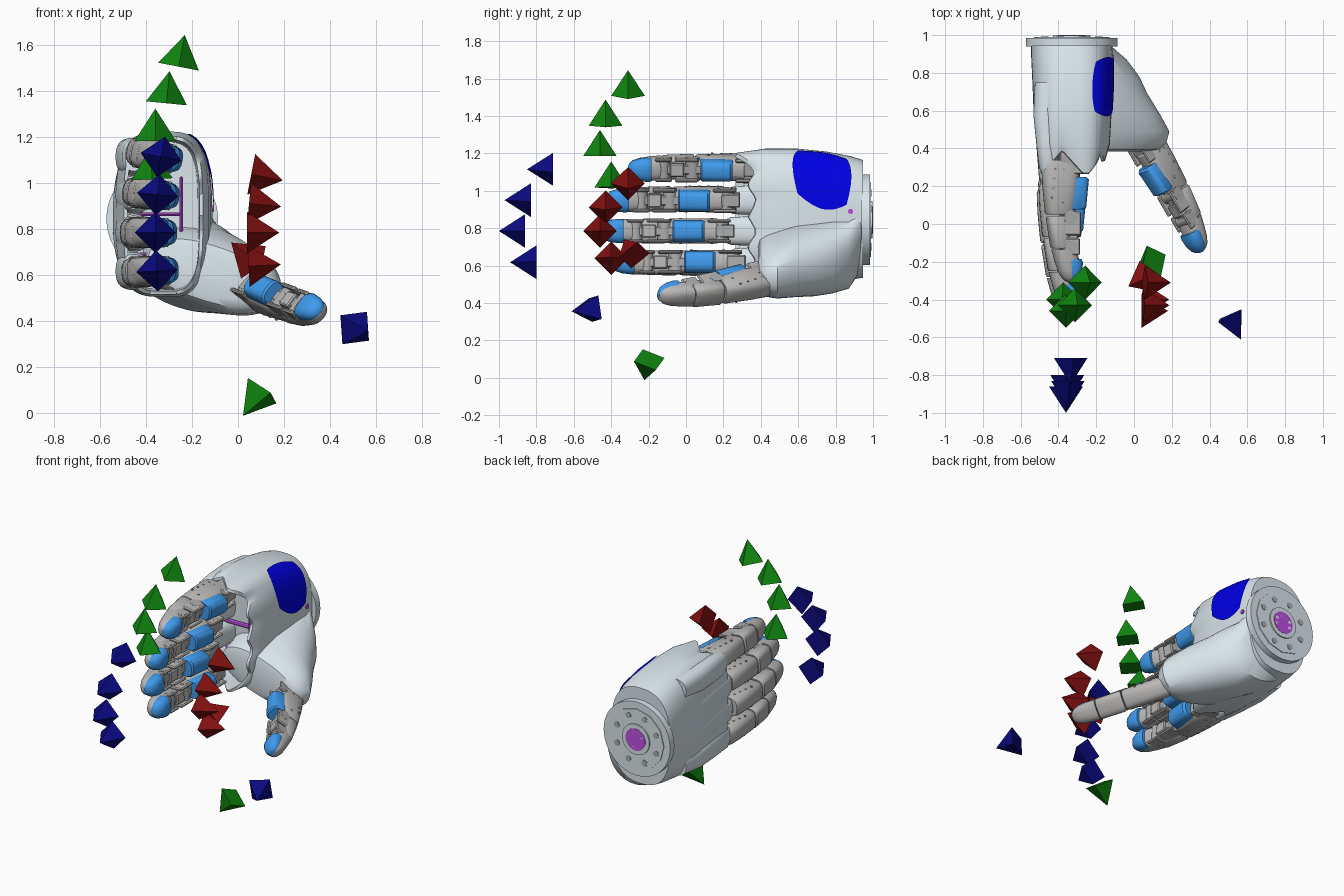
import bpy, bmesh, math
from mathutils import Matrix, Vector

if "Cube" in bpy.data.objects:
    bpy.data.objects.remove(bpy.data.objects["Cube"])

def mat(name, c):
    m = bpy.data.materials.new(name)
    m.diffuse_color = (*c, 1)
    m.use_nodes = True
    m.node_tree.nodes["Principled BSDF"].inputs["Base Color"].default_value = m.diffuse_color
    return m

SHELL = mat("pale_shell", (0.70, 0.79, 0.84))
GREY = mat("finger_grey", (0.50, 0.49, 0.48))
STEEL = mat("joint_steel", (0.42, 0.42, 0.42))
PAD = mat("pad_blue", (0.05, 0.33, 0.85))
DEEP = mat("panel_blue", (0.0, 0.0, 0.80))
PURPLE = mat("purple", (0.50, 0.08, 0.75))
RED = mat("arrow_red", (0.22, 0.005, 0.005))
GREEN = mat("arrow_green", (0.005, 0.24, 0.005))
NAVY = mat("arrow_navy", (0.003, 0.003, 0.22))

def finish(bm, name, m, M=Matrix(), smooth=True):
    bmesh.ops.recalc_face_normals(bm, faces=bm.faces)
    for f in bm.faces:
        f.smooth = smooth
    for e in bm.edges:
        e.smooth = e.calc_face_angle(0) < math.radians(35)
    me = bpy.data.meshes.new(name)
    bm.to_mesh(me)
    bm.free()
    me.materials.append(m)
    ob = bpy.data.objects.new(name, me)
    ob.matrix_world = M
    bpy.context.collection.objects.link(ob)
    return ob

def ring_point(s, t):
    # section s = (y, centre x, centre z, radius x, radius z, squareness, roll)
    y, cx, cz, rx, rz, e = s[:6]
    roll = math.radians(s[6]) if len(s) > 6 else 0
    c, n = math.cos(t), math.sin(t)
    x = math.copysign(abs(c) ** (2 / e), c) * rx
    z = math.copysign(abs(n) ** (2 / e), n) * rz
    return Vector((cx + x * math.cos(roll) - z * math.sin(roll), y,
                   cz + x * math.sin(roll) + z * math.cos(roll)))

def loft(name, secs, m, n=28, M=Matrix(), warp=None):
    bm = bmesh.new()
    rings = []
    for i, s in enumerate(secs):
        pts = [ring_point(s, 2 * math.pi * k / n) for k in range(n)]
        rings.append([bm.verts.new(warp(i, p) if warp else p) for p in pts])
    for a, b in zip(rings, rings[1:]):
        for k in range(n):
            bm.faces.new((a[k], a[k - 1], b[k - 1], b[k]))
    bm.faces.new(rings[0])
    bm.faces.new(rings[-1])
    return finish(bm, name, m, M)

def box(name, lo, hi, m, M=Matrix(), bevel=0.006):
    lo, hi = Vector(lo), Vector(hi)
    bm = bmesh.new()
    bmesh.ops.create_cube(bm, size=1, matrix=Matrix.Translation((lo + hi) / 2) @ Matrix.Diagonal((*(hi - lo), 1)))
    bmesh.ops.bevel(bm, geom=bm.edges[:], offset=bevel, segments=1, affect='EDGES')
    return finish(bm, name, m, M, False)

def cyl(name, c, r, depth, m, axis='Z', M=Matrix(), n=24, r2=None):
    bm = bmesh.new()
    rot = {'Z': Matrix(), 'Y': Matrix.Rotation(math.pi / 2, 4, 'X'), 'X': Matrix.Rotation(math.pi / 2, 4, 'Y')}[axis]
    bmesh.ops.create_cone(bm, cap_ends=True, segments=n, radius1=r, radius2=r if r2 is None else r2,
                          depth=depth, matrix=Matrix.Translation(c) @ rot)
    return finish(bm, name, m, M, n > 8)

# Palm shell, hollow at the finger end
PALM = [(.945, -.33, .85, .215, .315, 2.6), (.88, -.328, .855, .216, .33, 2.8), (.75, -.325, .86, .213, .35, 3.0),
        (.6, -.325, .865, .207, .36, 3.2), (.42, -.32, .865, .192, .36, 3.4), (.27, -.325, .86, .172, .345, 3.6),
        (.265, -.325, .86, .157, .33, 3.6), (.52, -.335, .86, .16, .32, 3.6)]

def rim(i, p):
    # V notches above and below, shallow scallops on the inner side
    if i in (5, 6):
        if abs(p.z - .86) > .28:
            p.y += .12 * max(0, 1 - abs(p.x + .38) / .11)
        if p.x > -.24:
            f = min(1, (p.x + .24) / .06)
            p.y += f * (.085 + .02 * math.cos(2 * math.pi * (p.z - .615) / .167))
    return p

loft("palm_shell", PALM, SHELL, 128, warp=rim)

# Base of the thumb
loft("thumb_mount", [(.94, -.31, .78, .19, .20, 2.2, -10), (.87, -.25, .68, .21, .20, 2.2, -16),
                     (.78, -.22, .66, .25, .20, 2.2, -18), (.69, -.20, .645, .275, .195, 2.2, -18),
                     (.58, -.15, .63, .295, .18, 2.2, -18), (.49, -.11, .61, .305, .16, 2.3, -18),
                     (.43, -.115, .605, .295, .145, 2.3, -18), (.395, -.13, .61, .27, .12, 2.3, -18),
                     (.385, -.14, .61, .23, .085, 2.3, -18)], SHELL, 64)

# Dark blue panel wrapped on the palm's upper inner side
def palm_at(y, t, off):
    for a, b in zip(PALM, PALM[1:]):
        if b[0] <= y <= a[0]:
            f = (a[0] - y) / (a[0] - b[0])
            s = [p + (q - p) * f for p, q in zip(a, b)]
            s[3] += off
            s[4] += off
            return ring_point(s, t)

bm = bmesh.new()
bmesh.ops.create_grid(bm, x_segments=18, y_segments=18, size=1)
for v in bm.verts:
    a, b = v.co.x, v.co.y
    u = a * math.sqrt(1 - .3 * b * b)
    w = b * math.sqrt(1 - .3 * a * a)
    v.co = palm_at(.727 + .157 * u, .64 + .60 * w - .04 * u, .007)
panel = finish(bm, "palm_panel", DEEP)

# Wrist coupling
cyl("wrist_flange", (-.33, .962, .845), .243, .045, SHELL, 'Y', n=48)
cyl("wrist_ring", (-.33, .982, .845), .20, .015, SHELL, 'Y', n=12)
cyl("wrist_hub", (-.33, .985, .845), .10, .026, SHELL, 'Y', n=32)
cyl("wrist_connector", (-.33, .989, .845), .072, .022, PURPLE, 'Y', n=32)
for k in range(8):
    a = math.pi * (k + .5) / 4
    dx, dz = math.cos(a), math.sin(a)
    cyl("wrist_bolt", (-.33 + .155 * dx, .985, .845 + .155 * dz), .02, .015, STEEL, 'Y', n=12)
    cyl("connector_pin", (-.33 + .05 * dx, .993, .845 + .05 * dz), .012, .014, SHELL, 'Y', n=10)
for z in (.69, .865):
    box("purple_spacer", (-.45, .47, z - .008), (-.25, .51, z + .008), PURPLE)
box("purple_rail", (-.255, .47, .70), (-.24, .51, 1.03), PURPLE)
cyl("palm_button", (-.12, .88, .89), .014, .03, PURPLE, 'X', n=12)

# One digit in its own frame: x = pad side, y = towards the wrist, z = across
def digit(name, M):
    def part(s):
        return name + "_" + s
    loft(part("tip_shell"), [(0, .0, 0, .012, .018, 2), (.008, -.002, 0, .027, .032, 2.1), (.025, -.006, 0, .043, .047, 2.2),
                             (.06, -.012, 0, .056, .058, 2.4), (.12, -.022, 0, .065, .064, 2.7),
                             (.175, -.038, 0, .064, .065, 3)], GREY, M=M)
    loft(part("tip_pad"), [(-.001, .009, 0, .012, .020, 2), (.008, .011, 0, .026, .034, 2.1), (.025, .012, 0, .040, .049, 2.2),
                           (.06, .014, 0, .048, .060, 2.4), (.105, .012, 0, .050, .0655, 2.6),
                           (.125, .010, 0, .046, .062, 2.6)], PAD, M=M)
    loft(part("middle_shell"), [(.18, -.055, 0, .045, .060, 3), (.19, -.056, 0, .051, .065, 3),
                                (.34, -.075, 0, .056, .067, 3), (.352, -.075, 0, .05, .062, 3)], GREY, M=M)
    loft(part("lower_shell"), [(.36, -.065, 0, .065, .060, 3), (.372, -.06, 0, .077, .066, 3),
                               (.52, -.055, 0, .096, .068, 3), (.62, -.055, 0, .10, .068, 3),
                               (.65, -.06, 0, .085, .06, 3)], GREY, M=M)
    loft(part("lower_pad"), [(.388, .015, 0, .055, .053, 3), (.396, .02, 0, .06, .058, 3),
                             (.545, .025, 0, .07, .058, 3), (.558, .02, 0, .062, .053, 3)], PAD, M=M)
    for s in (-1, 1):
        z0, z1 = sorted((s * .046, s * .063))
        box(part("upper_plate"), (-.05, .145, z0), (.038, .235, z1), GREY, M)
        box(part("middle_plate"), (-.05, .25, z0), (.045, .375, z1), GREY, M)
        box(part("root_plate"), (-.07, .575, z0), (.06, .70, z1), GREY, M)
        for y in (.45, .50, .55, .60):
            cyl(part("screw"), (-.11 + .12 * (y - .45), y, s * .060), .007, .016, STEEL, M=M, n=8)
        for y in (.43, .60):
            cyl(part("screw"), (-.05, y, s * .066), .008, .008, STEEL, M=M, n=8)
    for y, x, r in ((.19, -.005, .034), (.345, -.01, .038), (.64, -.01, .05)):
        cyl(part("joint"), (x, y, 0), r, .128, STEEL, M=M)
    box(part("link"), (-.05, .14, -.026), (.022, .40, .026), STEEL, M)
    box(part("actuator"), (-.02, .225, -.036), (.034, .30, .036), GREY, M)
    box(part("root_link"), (-.06, .56, -.036), (.04, .72, .036), STEEL, M)

# Direction arrows floating past a fingertip
def arrows(name, M):
    cyl(name + "_red_arrow", (.47, 0, 0), .09, .14, RED, 'X', M, 4, 0)
    cyl(name + "_green_arrow", (0, 0, .47), .09, .14, GREEN, 'Z', M, 4, 0)
    cyl(name + "_blue_arrow", (0, -.47, 0), .09, .14, NAVY, 'Y', M, 4, 0)

FINGERS = [("index", (-.335, -.31, 1.115), 11), ("middle", (-.35, -.43, .95), 5.5),
           ("ring", (-.36, -.46, .785), 0), ("little", (-.353, -.40, .618), -3)]
for name, o, tilt in FINGERS:
    M = Matrix.Translation(o) @ Matrix.Rotation(math.radians(tilt), 4, 'Y')
    digit(name + "_finger", M)
    arrows(name, M)
    # Rounded knuckle cover on the back of the hand, running into the palm
    K = Matrix.Translation((0, 0, o[2]))
    y0 = .27 + .4 * (o[1] + .31)
    loft(name + "_knuckle", [(y0, -.455, 0, .035, .062, 2.6), (y0 + .03, -.455, 0, .048, .074, 2.6),
                             (.42, -.455, 0, .062, .083, 2.6), (.58, -.455, 0, .078, .082, 2.6),
                             (.75, -.44, 0, .085, .07, 2.4)], SHELL, 36, K)

# Thumb: arrow frame along, across and on the pad side; body leans slightly into the palm
B = Vector((.41, -.9, -.1)).normalized()
G = Vector((-.6, -.17, -.78))
G = (G - B * G.dot(B)).normalized()
R = G.cross(B)
T = Matrix((R, -B, G)).transposed().to_4x4()
arrows("thumb", Matrix.Translation((.343, -.123, .41)) @ T)
digit("thumb", Matrix.Translation((.36, -.143, .437)) @ T @ Matrix.Rotation(math.radians(-7), 4, 'Z')
      @ Matrix.Diagonal((.88, .98, .98, 1)))
